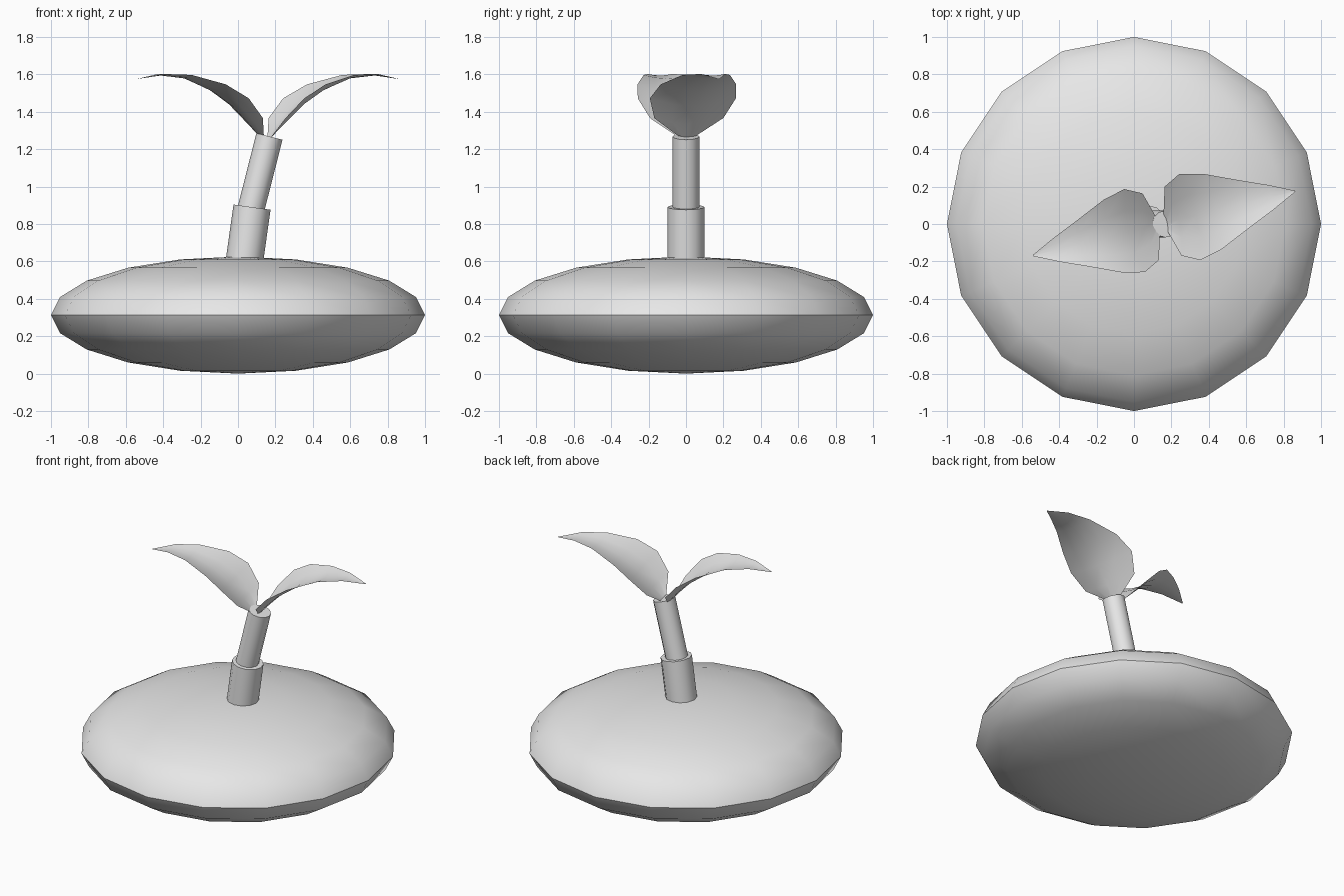
import bpy, bmesh
from math import radians, sin, cos
from mathutils import Vector

cube = bpy.data.objects.get("Cube")
if cube:
    bpy.data.objects.remove(cube, do_unlink=True)

# Single grey finish
grey = bpy.data.materials.new("light_grey")
grey.use_nodes = True
colour = (0.8, 0.8, 0.8, 1)
grey.diffuse_color = colour
grey.node_tree.nodes["Principled BSDF"].inputs["Base Color"].default_value = colour


def finish(obj, name, angle=40):
    obj.name = name
    obj.data.materials.clear()
    obj.data.materials.append(grey)
    bpy.ops.object.select_all(action="DESELECT")
    obj.select_set(True)
    bpy.context.view_layer.objects.active = obj
    bpy.ops.object.shade_smooth_by_angle(angle=radians(angle))


def rod(name, start, end, radius):
    start, end = Vector(start), Vector(end)
    axis = end - start
    bpy.ops.mesh.primitive_cylinder_add(
        vertices=12, radius=radius, depth=axis.length, location=(start + end) / 2,
        rotation=(0, axis.angle(Vector((0, 0, 1))), 0))
    finish(bpy.context.object, name)


# Midrib stations: distance out, height, half width, edge lift
STATIONS = [
    (0.030, 1.265, 0.050, 0.010),
    (0.095, 1.335, 0.190, 0.045),
    (0.190, 1.430, 0.237, 0.055),
    (0.300, 1.507, 0.208, 0.045),
    (0.460, 1.578, 0.130, 0.020),
    (0.600, 1.594, 0.068, 0.008),
    (0.735, 1.575, 0.003, 0.000),
]


def leaf(name, turn, size):
    """Cupped leaf sheet lofted along its curved midrib."""
    bm = bmesh.new()
    rows = []
    last = len(STATIONS) - 1
    for i, (out, height, width, lift) in enumerate(STATIONS):
        a, b = STATIONS[max(i - 1, 0)], STATIONS[min(i + 1, last)]
        tangent = Vector((b[0] - a[0], b[1] - a[1])).normalized()
        row = []
        for t in (-1, -0.5, 0, 0.5, 1):
            rise = lift * t * t
            u = (out - tangent.y * rise) * size
            v = width * t * size
            z = height + tangent.x * rise
            row.append(bm.verts.new((0.148 + u * cos(turn) - v * sin(turn),
                                     u * sin(turn) + v * cos(turn), z)))
        rows.append(row)
    for r, s in zip(rows, rows[1:]):
        for j in range(4):
            bm.faces.new((r[j], s[j], s[j + 1], r[j + 1]))
    mesh = bpy.data.meshes.new(name)
    bm.to_mesh(mesh)
    bm.free()
    obj = bpy.data.objects.new(name, mesh)
    bpy.context.collection.objects.link(obj)
    finish(obj, name, 60)


# Flattened round body
bpy.ops.mesh.primitive_uv_sphere_add(segments=16, ring_count=10, radius=1,
                                     location=(0, 0, 0.313))
body = bpy.context.object
body.scale.z = 0.313
bpy.ops.object.transform_apply(location=False, rotation=False, scale=True)
finish(body, "body")

# Two-part leaning stem
rod("lower_stem", (0.020, 0, 0.50), (0.075, 0, 0.89), 0.1)
rod("upper_stem", (0.058, 0, 0.835), (0.168, 0, 1.268), 0.072)

# Opposed pair of leaves
leaf("left_leaf", radians(13.8), 1.0)
leaf("right_leaf", radians(193.8), 0.965)
